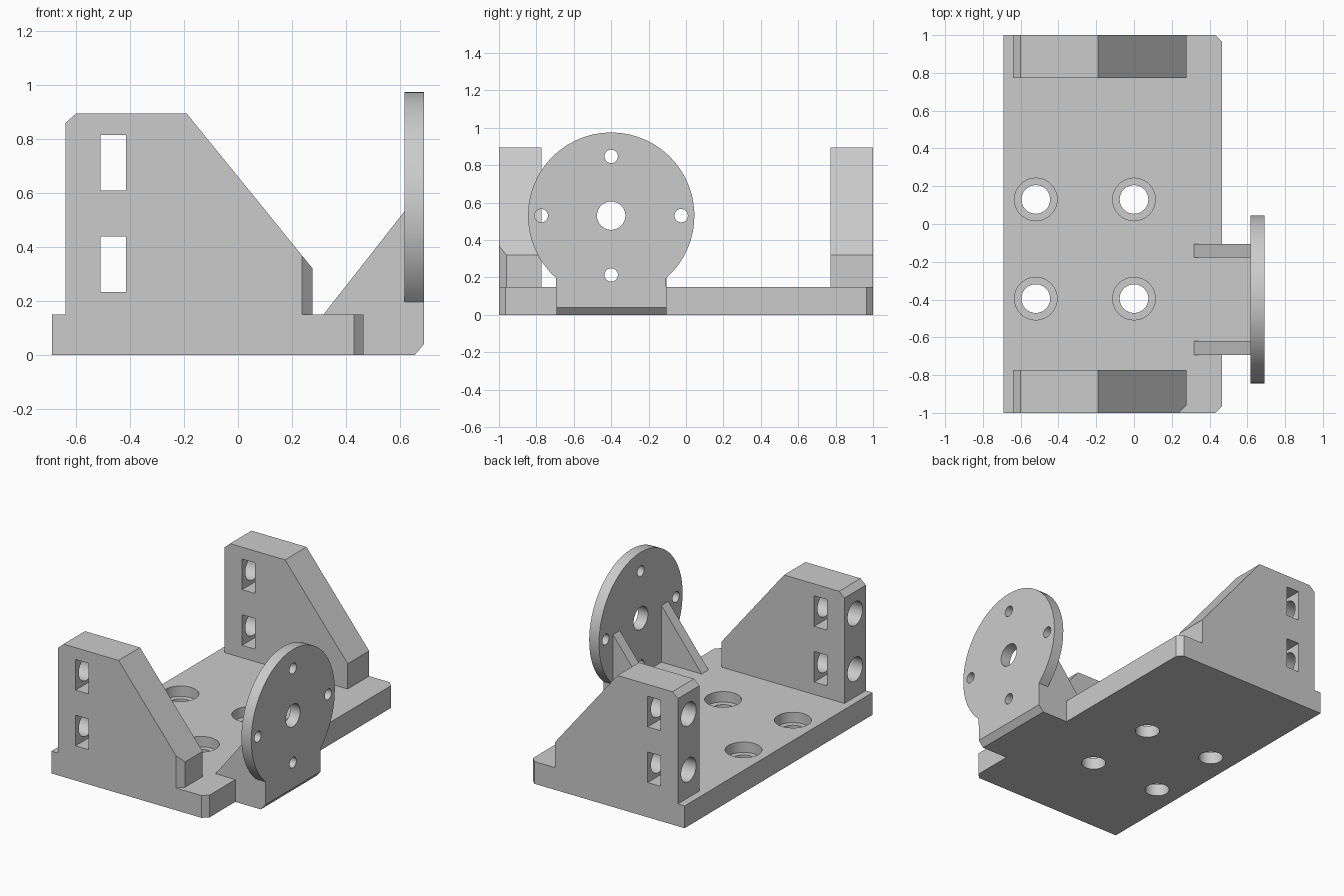
import bpy
import bmesh
import math
from mathutils import Vector

if "Cube" in bpy.data.objects:
    bpy.data.objects.remove(bpy.data.objects["Cube"])

grey = bpy.data.materials.new("plain_grey")
grey.use_nodes = True
grey.diffuse_color = (0.6, 0.6, 0.6, 1)
grey.node_tree.nodes["Principled BSDF"].inputs["Base Color"].default_value = (0.6, 0.6, 0.6, 1)


def prism(name, outline, axis, low, high):
    """Extrude a 2D outline along an axis; the outline uses the other two axes in order."""
    def place(p, t):
        co = list(p)
        co.insert("xyz".index(axis), t)
        return Vector(co)
    bm = bmesh.new()
    face = bm.faces.new([bm.verts.new(place(p, low)) for p in outline])
    grown = bmesh.ops.extrude_face_region(bm, geom=[face])["geom"]
    bmesh.ops.translate(bm, vec=place((0, 0), high - low),
                        verts=[g for g in grown if isinstance(g, bmesh.types.BMVert)])
    bmesh.ops.recalc_face_normals(bm, faces=bm.faces)
    mesh = bpy.data.meshes.new(name)
    bm.to_mesh(mesh)
    bm.free()
    mesh.materials.append(grey)
    obj = bpy.data.objects.new(name, mesh)
    bpy.context.collection.objects.link(obj)
    return obj


def arc(centre, radius, start=0.0, sweep=math.tau, steps=32, closed=True):
    count = steps if closed else steps + 1
    return [(centre[0] + radius * math.cos(start + sweep * i / steps),
             centre[1] + radius * math.sin(start + sweep * i / steps)) for i in range(count)]


def box(x0, x1, z0, z1):
    return [(x0, z0), (x1, z0), (x1, z1), (x0, z1)]


def cut(obj, outline, axis, low, high):
    cutter = prism("cutter", outline, axis, low, high)
    cutter.hide_render = True
    mod = obj.modifiers.new("cut", "BOOLEAN")
    mod.operation = "DIFFERENCE"
    mod.solver = "EXACT"
    mod.object = cutter
    bpy.context.view_layer.update()
    depsgraph = bpy.context.evaluated_depsgraph_get()
    result = bpy.data.meshes.new_from_object(obj.evaluated_get(depsgraph))
    obj.modifiers.clear()
    obj.data = result
    bpy.data.objects.remove(cutter)


# Base plate with clipped corners and four counterbored holes
base = prism("base_plate", [(-0.69, -1), (0.43, -1), (0.465, -0.965), (0.465, 0.965),
                            (0.43, 1), (-0.69, 1)], "z", 0, 0.15)
for x in (-0.52, 0):
    for y in (-0.395, 0.13):
        cut(base, arc((x, y), 0.113), "z", 0.08, 0.2)
        cut(base, arc((x, y), 0.076), "z", -0.1, 0.2)

# Tall end brackets with slots and lengthwise bores
profile = [(-0.64, 0.15), (0.277, 0.15), (0.277, 0.32), (-0.19, 0.895),
           (-0.60, 0.895), (-0.64, 0.86)]
brackets = []
for name, low, high in (("front_bracket", -1, -0.772), ("rear_bracket", 0.772, 1)):
    bracket = prism(name, profile, "y", low, high)
    for z in (0.337, 0.712):
        cut(bracket, arc(((low + high) / 2, z), 0.08), "x", -0.8, -0.25)
        cut(bracket, box(-0.51, -0.415, z - 0.103, z + 0.103), "y", low - 0.1, high + 0.1)
    brackets.append(bracket)

# Clipped outer corner on the front bracket
cut(brackets[0], [(0.227, -1.01), (0.287, -1.01), (0.287, -0.95)], "z", 0.1, 0.5)

# Side tab with a bevelled lower edge
tab = prism("side_tab", [(0.465, 0), (0.655, 0), (0.69, 0.04), (0.69, 0.15), (0.465, 0.15)],
            "y", -0.693, -0.105)

# Round flange with a straight neck
centre, radius, half = (-0.4, 0.53), 0.445, 0.294
start = -math.acos(half / radius)
rim = arc(centre, radius, start, math.pi - 2 * start, 44, closed=False)
neck = [(centre[0] - half, 0.15), (centre[0] + half, 0.15)]
flange = prism("round_flange", neck + rim, "x", 0.617, 0.69)
cut(flange, arc(centre, 0.076), "x", 0.5, 0.8)
for dy, dz in ((0.374, 0), (-0.374, 0), (0, 0.317), (0, -0.317)):
    cut(flange, arc((centre[0] + dy, centre[1] + dz), 0.036, steps=24), "x", 0.5, 0.8)

# Triangular gussets behind the flange
gussets = [prism(name, [(0.317, 0.15), (0.617, 0.15), (0.617, 0.532)], "y", low, low + 0.073)
           for name, low in (("front_gusset", -0.693), ("rear_gusset", -0.178))]

# Smooth the round walls, keep the edges sharp
bpy.ops.object.select_all(action="DESELECT")
for obj in [base, tab, flange] + brackets + gussets:
    obj.select_set(True)
    bpy.context.view_layer.objects.active = obj
bpy.ops.object.shade_smooth_by_angle(angle=math.radians(30))
